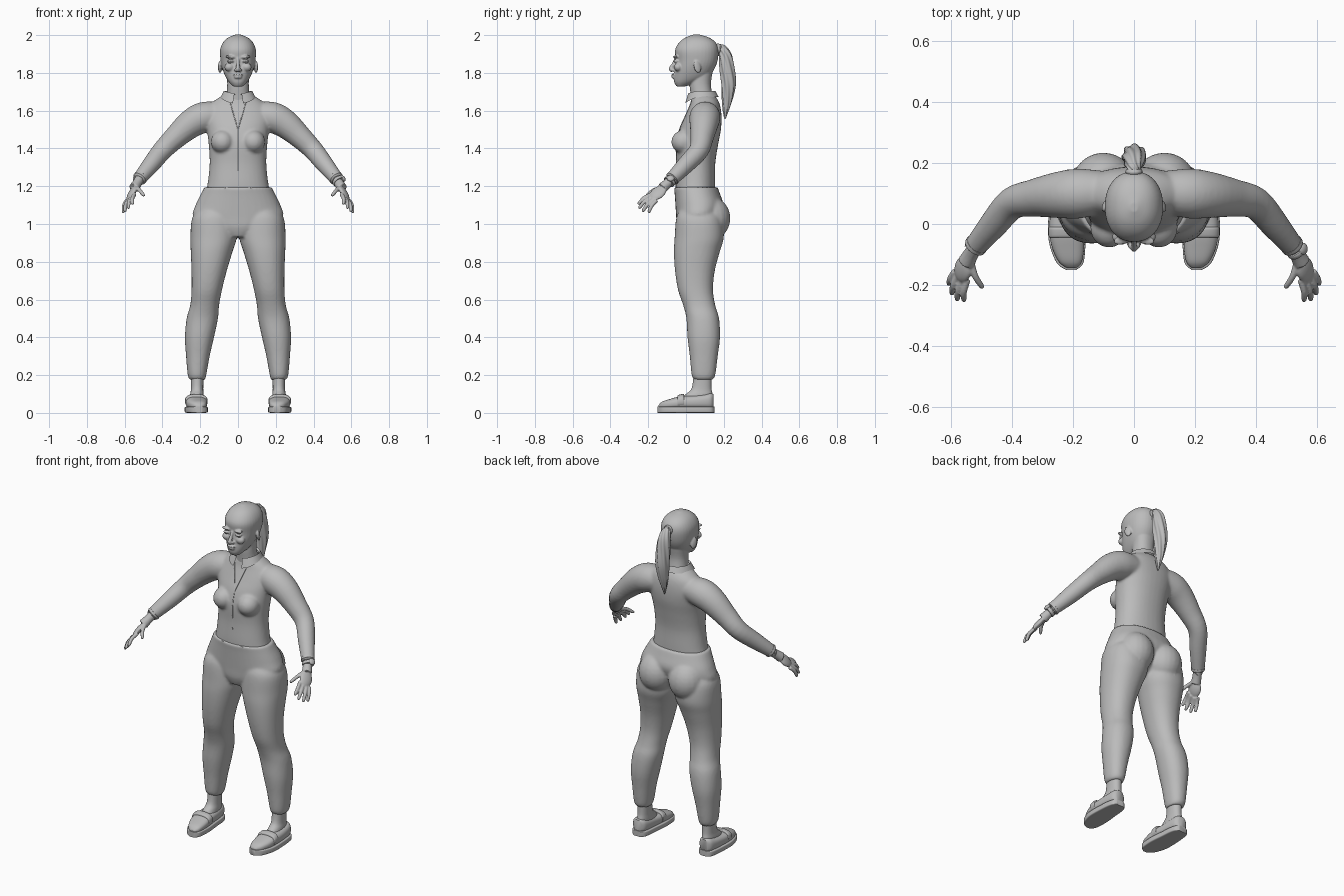
import bpy, bmesh, math
from mathutils import Vector, Matrix
from mathutils.bvhtree import BVHTree

if "Cube" in bpy.data.objects:
    bpy.data.objects.remove(bpy.data.objects["Cube"])

GREY = (0.5, 0.5, 0.5, 1)
mat = bpy.data.materials.new("plain grey")
mat.use_nodes = True
mat.diffuse_color = GREY
mat.node_tree.nodes["Principled BSDF"].inputs["Base Color"].default_value = GREY


def spline(rows, steps=4):
    """Smooth interpolation through rows of numbers."""
    rows = [Vector(r) for r in rows]
    out = []
    for i in range(len(rows) - 1):
        b, c = rows[i], rows[i + 1]
        a, d = rows[max(i - 1, 0)], rows[min(i + 2, len(rows) - 1)]
        for k in range(steps):
            t = k / steps
            out.append(b + (c - a) * t / 2 + (a * 2 - b * 5 + c * 4 - d) * t * t / 2
                       + (b * 3 - a - c * 3 + d) * t ** 3 / 2)
    return out + [rows[-1]]


def skin(bm, rings):
    """Closed surface through rings of points."""
    rings = [[bm.verts.new(p) for p in ring] for ring in rings]
    n = len(rings[0])
    for lo, hi in zip(rings, rings[1:]):
        for i in range(n):
            j = (i + 1) % n
            bm.faces.new((lo[i], lo[j], hi[j], hi[i]))
    bm.faces.new(rings[0][::-1])
    bm.faces.new(rings[-1])


def unit_ring(n, power=2):
    for i in range(n):
        a = math.tau * i / n
        c, s = math.cos(a), math.sin(a)
        yield (math.copysign(abs(c) ** (2 / power), c), math.copysign(abs(s) ** (2 / power), s))


def loft(bm, rows, power=2.2, along="z", n=36):
    """Rows: station, low and high of the first cross axis, low and high of the second."""
    rings = []
    for h, u0, u1, v0, v1 in spline(rows):
        pts = [((u0 + u1) / 2 + c * (u1 - u0) / 2, (v0 + v1) / 2 + s * (v1 - v0) / 2)
               for c, s in unit_ring(n, power)]
        rings.append([(u, v, h) if along == "z" else (u, h, v) for u, v in pts])
    skin(bm, rings)


def wide(rows):
    """Symmetric rows: height, half width, front, back."""
    return [(z, -w, w, f, b) for z, w, f, b in rows]


def tube(bm, rows, n=16, steps=4, ridge=0.0, ridges=7):
    """Round limb: rows of x, y, z, radius."""
    rows = spline(rows, steps)
    rings = []
    for i, r in enumerate(rows):
        p = Vector(r[:3])
        t = Vector(rows[min(i + 1, len(rows) - 1)][:3]) - Vector(rows[max(i - 1, 0)][:3])
        side = t.cross(Vector((0.3, 1, 0.1))).normalized()
        up = t.cross(side).normalized()
        rings.append([p + (side * c + up * s) * r[3]
                      * (1 + ridge * math.sin(ridges * math.atan2(s, c) + i * 0.35))
                      for c, s in unit_ring(n)])
    skin(bm, rings)


def blob(bm, centre, radii, turn=(0, 0, 0)):
    m = Matrix.Translation(centre)
    for axis, angle in zip("XYZ", turn):
        m = m @ Matrix.Rotation(angle, 4, axis)
    bmesh.ops.create_uvsphere(bm, u_segments=20, v_segments=14, radius=1,
                              matrix=m @ Matrix.Diagonal((*radii, 1)))


def mirror(bm):
    copy = bmesh.ops.duplicate(bm, geom=bm.verts[:] + bm.edges[:] + bm.faces[:])["geom"]
    for v in copy:
        if isinstance(v, bmesh.types.BMVert):
            v.co.x *= -1


def finish(bm, name, voxel=0, smooth=6):
    bmesh.ops.recalc_face_normals(bm, faces=bm.faces)
    mesh = bpy.data.meshes.new(name)
    bm.to_mesh(mesh)
    bm.free()
    mesh.materials.append(mat)
    ob = bpy.data.objects.new(name, mesh)
    bpy.context.collection.objects.link(ob)
    bpy.ops.object.select_all(action="DESELECT")
    bpy.context.view_layer.objects.active = ob
    ob.select_set(True)
    if voxel:
        # Blend the overlapping volumes into one skin
        m = ob.modifiers.new("blend", "REMESH")
        m.mode, m.voxel_size = "VOXEL", voxel
        m = ob.modifiers.new("soften", "SMOOTH")
        m.iterations, m.factor = smooth, 0.5
        for m in ("blend", "soften"):
            bpy.ops.object.modifier_apply(modifier=m)
    bpy.ops.object.shade_smooth_by_angle(angle=math.radians(45))
    return ob


# Shirt: sleeves, then torso and bust
bm = bmesh.new()
tube(bm, [(.1, .105, 1.575, .07), (.18, .1, 1.565, .082), (.25, .095, 1.53, .076),
          (.33, .085, 1.46, .062), (.4, .068, 1.39, .053), (.46, 0, 1.315, .047),
          (.525, -.078, 1.235, .036)], n=24)
blob(bm, (.082, -.012, 1.435), (.062, .066, .062))
mirror(bm)
loft(bm, wide([(1.17, .17, -.055, .155), (1.22, .16, -.055, .155), (1.32, .15, -.05, .155),
               (1.42, .155, -.052, .17), (1.5, .165, -.035, .185), (1.57, .175, -.005, .188),
               (1.63, .15, .02, .18), (1.67, .1, .03, .16), (1.69, .06, .045, .135)]))
shirt = finish(bm, "shirt", .008)

# Trousers: legs and seat, then hips
bm = bmesh.new()
loft(bm, [(.175, .175, .255, .045, .14), (.2, .168, .266, .03, .155), (.3, .15, .275, .02, .168),
          (.4, .127, .281, .008, .18), (.5, .106, .272, .002, .175), (.57, .1, .253, -.015, .155),
          (.65, .085, .246, -.042, .143), (.75, .06, .246, -.058, .152), (.85, .03, .25, -.064, .178),
          (.93, .006, .252, -.06, .2), (1.03, .01, .243, -.052, .19), (1.08, .04, .2, -.03, .16)])
blob(bm, (.1, .13, 1.03), (.105, .105, .115))
mirror(bm)
loft(bm, wide([(.93, .06, -.03, .1), (.98, .17, -.048, .15), (1.04, .238, -.052, .18),
               (1.1, .225, -.056, .198), (1.16, .196, -.06, .18), (1.195, .178, -.064, .167)]))
finish(bm, "trousers", .008)

# Head with neck and facial features
bm = bmesh.new()
blob(bm, (.04, -.052, 1.862), (.019, .017, .008))
blob(bm, (.04, -.053, 1.884), (.028, .015, .008), (0, -.1, -.2))
blob(bm, (.046, -.042, 1.83), (.026, .022, .022))
blob(bm, (.012, -.07, 1.815), (.009, .012, .008))
blob(bm, (.095, .06, 1.832), (.009, .02, .034), (.25, 0, .4))
mirror(bm)
loft(bm, wide([(1.728, .025, -.05, -.005), (1.75, .047, -.062, .06), (1.78, .066, -.064, .12),
               (1.82, .082, -.06, .15), (1.865, .092, -.054, .167), (1.92, .095, -.058, .172),
               (1.96, .08, -.037, .158), (1.987, .052, -.003, .122), (2.003, .012, .04, .07)]))
loft(bm, wide([(1.62, .075, .03, .15), (1.68, .062, .025, .14),
               (1.74, .057, .02, .132), (1.8, .06, .03, .14)]))
tube(bm, [(0, -.052, 1.878, .007), (0, -.068, 1.845, .009), (0, -.08, 1.82, .012),
          (0, -.07, 1.81, .008)])
blob(bm, (0, -.067, 1.79), (.026, .011, .006))
blob(bm, (0, -.066, 1.777), (.022, .011, .007))
finish(bm, "head", .0045, 3)

# Ponytail with twisted strands and a hair tie
bm = bmesh.new()
tube(bm, [(0, .15, 1.925, .02), (0, .185, 1.93, .022), (0, .208, 1.89, .033), (0, .218, 1.82, .038),
          (0, .224, 1.74, .037), (0, .218, 1.66, .027), (0, .21, 1.6, .015), (0, .206, 1.555, .003)],
     n=56, steps=6, ridge=.09)
finish(bm, "ponytail")
bm = bmesh.new()
tube(bm, [(0, .163, 1.927, .024), (0, .172, 1.928, .028), (0, .181, 1.929, .024)])
finish(bm, "hair_tie")

# Hands: palm, fingers, thumb
bm = bmesh.new()
tube(bm, [(.512, -.062, 1.252, .026), (.533, -.095, 1.218, .025), (.55, -.125, 1.19, .029)])
along, across = Vector((.04, -.09, -.08)).normalized(), Vector((.055, .07, -.05))
across = (across - along * across.dot(along)).normalized()
frame = Matrix((across, along, across.cross(along))).transposed().to_4x4()
bmesh.ops.create_uvsphere(bm, u_segments=20, v_segments=14, radius=1,
                          matrix=Matrix.Translation((.561, -.148, 1.165)) @ frame
                          @ Matrix.Diagonal((.038, .05, .016, 1)))
fingers = [((.547, -.183, 1.158), (.56, -.255, 1.105)), ((.563, -.18, 1.142), (.582, -.252, 1.083)),
           ((.578, -.17, 1.13), (.6, -.232, 1.066)), ((.588, -.155, 1.125), (.609, -.2, 1.06)),
           ((.535, -.125, 1.195), (.497, -.212, 1.15))]
for root, tip in fingers:
    a, b = Vector(root), Vector(tip)
    mid = a.lerp(b, .5) + Vector((.005, -.003, .006))
    tube(bm, [(*a, .011), (*mid, .0105), (*a.lerp(b, .9), .009), (*b, .004)], n=12)
mirror(bm)
finish(bm, "hands", .004, 3)

# Cuffs on both sleeves, watch on the left
wrist, reach = Vector((.52, -.072, 1.241)), Vector((.065, -.078, -.08)).normalized()


def band(bm, at, length, radius):
    tube(bm, [(*(wrist + reach * (at + length * k)), radius * r)
              for k, r in ((-.5, .9), (-.4, 1), (.4, 1), (.5, .9))], n=24, steps=2)


bm = bmesh.new()
band(bm, -.004, .016, .038)
mirror(bm)
finish(bm, "cuffs")
bm = bmesh.new()
band(bm, .024, .018, .033)
blob(bm, wrist + reach * .024 + Vector((.022, .005, .016)), (.02, .02, .012), (0, .8, .3))
finish(bm, "watch")

# Folded collar, open at the front with long points
bm = bmesh.new()
count, rows = 40, []
for i in range(count + 1):
    a = math.radians(-90 + 14 + 332 * i / count)
    front = max(0, -math.sin(a)) ** 2
    c, s = math.cos(a), math.sin(a)
    flare = 1 + .25 * front
    rows.append([bm.verts.new((c * .066, .083 + s * .064, 1.695 - .012 * front)),
                 bm.verts.new((c * .075, .083 + s * .073, 1.705 - .014 * front)),
                 bm.verts.new((c * .092 * flare, .083 + s * .09, 1.672 - .035 * front))])
for p, q in zip(rows, rows[1:]):
    for k in range(2):
        bm.faces.new((p[k], q[k], q[k + 1], p[k + 1]))
bmesh.ops.solidify(bm, geom=bm.faces[:], thickness=.006)
finish(bm, "collar")

# Neckline and front placket, laid on the shirt surface
bm = bmesh.new()
tree = BVHTree.FromObject(shirt, bpy.context.evaluated_depsgraph_get())
for start, end in [((.045, 1.655), (0, 1.5)), ((-.045, 1.655), (0, 1.5)), ((0, 1.51), (0, 1.28))]:
    path = []
    for k in range(9):
        x, z = Vector(start).lerp(Vector(end), k / 8)
        hit = tree.ray_cast(Vector((x, -1, z)), Vector((0, 1, 0)))[0]
        if hit:
            path.append((*hit, .0025))
    tube(bm, path, n=8, steps=2)
finish(bm, "neckline_seams")

# Ankles
bm = bmesh.new()
loft(bm, [(.07, .18, .256, -.035, .14), (.1, .182, .253, 0, .14), (.13, .184, .249, .03, .135),
          (.2, .182, .25, .04, .135)])
mirror(bm)
finish(bm, "ankles")

# Shoes: upper, sole, strap
bm = bmesh.new()
loft(bm, [(-.145, .19, .22, .025, .042), (-.125, .172, .246, .02, .06), (-.08, .164, .268, .02, .075),
          (-.03, .164, .277, .02, .088), (.03, .17, .276, .02, .092), (.09, .175, .272, .02, .098),
          (.13, .183, .264, .02, .104), (.146, .2, .247, .025, .098)], 2.6, "y")
mirror(bm)
finish(bm, "shoe_uppers")
bm = bmesh.new()
loft(bm, [(-.151, .19, .222, 0, .034), (-.13, .167, .252, 0, .034), (-.08, .16, .274, 0, .034),
          (-.03, .16, .282, 0, .034), (.04, .167, .28, 0, .034), (.1, .172, .275, 0, .034),
          (.135, .182, .266, 0, .034), (.15, .2, .248, 0, .034)], 7, "y", 48)
mirror(bm)
finish(bm, "shoe_soles")
bm = bmesh.new()
loft(bm, [(-.045, .163, .278, .025, .088), (-.04, .161, .28, .025, .095),
          (-.015, .161, .281, .025, .1), (-.01, .164, .278, .025, .094)], 2.6, "y")
mirror(bm)
finish(bm, "shoe_straps")
